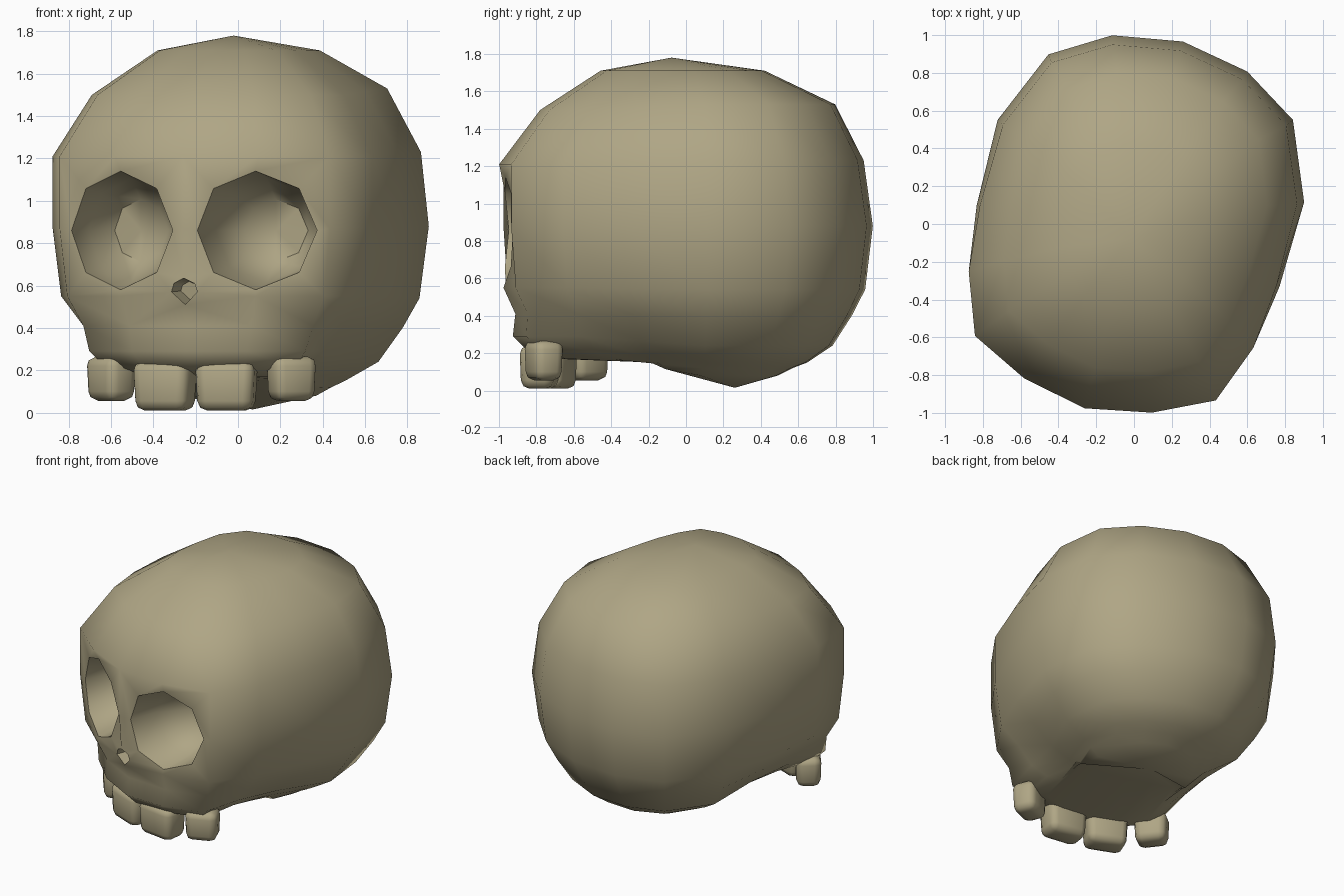
import bpy, bmesh, math
from mathutils import Matrix, Vector

cube = bpy.data.objects.get("Cube")
if cube:
    bpy.data.objects.remove(cube)

TURN = Matrix.Rotation(math.radians(-15), 4, 'Z')   # head looks slightly to its right

bone = bpy.data.materials.new("bone")
bone.use_nodes = True
bone.diffuse_color = (0.43, 0.38, 0.235, 1)
bone.node_tree.nodes["Principled BSDF"].inputs["Base Color"].default_value = bone.diffuse_color


def finish(bm, name, matrix, angle):
    bmesh.ops.recalc_face_normals(bm, faces=bm.faces)
    bm.transform(matrix)
    mesh = bpy.data.meshes.new(name)
    bm.to_mesh(mesh)
    bm.free()
    mesh.materials.append(bone)
    ob = bpy.data.objects.new(name, mesh)
    bpy.context.collection.objects.link(ob)
    bpy.ops.object.select_all(action='DESELECT')
    ob.select_set(True)
    bpy.context.view_layer.objects.active = ob
    bpy.ops.object.shade_smooth_by_angle(angle=math.radians(angle))
    return ob


# Half outline of the head from above, face to back, mirrored into a full loop
HALF = [(0, -1.01), (.35, -.94), (.66, -.79), (.78, -.47), (.83, -.12),
        (.84, .345), (.67, .75), (.37, .935), (0, 1)]
PLAN = [(i, x, y) for i, (x, y) in enumerate(HALF)]
PLAN += [(i, -x, y) for i, x, y in reversed(PLAN[1:-1])]
N = len(PLAN)

# Rings, top to bottom: front z, back z, front width, front reach, back width, back reach, pinch
RINGS = [(1.71, 1.71, .43, .46, .43, .42, 1),
         (1.50, 1.53, .79, .78, .78, .80, 1),
         (1.21, 1.23, 1, 1, .96, .95, 1),
         (.87, .88, 1, 1, 1, 1, 1),
         (.55, .54, .95, .98, .95, .96, 1),
         (.41, .40, .85, .92, .86, .89, .95),
         (.29, .24, .80, .94, .73, .79, .85),
         (.21, .15, .70, .86, .55, .66, .8),
         (.17, .12, .55, .72, .48, .58, .85),
         (.15, .08, .50, .12, .40, .50, 1)]

bm = bmesh.new()
grid = []
for zf, zb, wf, kf, wb, kb, pinch in RINGS:
    loop = []
    for i, x, y in PLAN:
        front = i < 5
        w, k, z = (wf, kf, zf) if front else (wb, kb, zb)
        if i == 4:
            w, z = (wf + wb) / 2, (zf + zb) / 2
        loop.append(bm.verts.new((x * w * (pinch if i in (3, 4) else 1), y * k, z)))
    grid.append(loop)
for a, b in zip(grid, grid[1:]):
    for i in range(N):
        j = (i + 1) % N
        bm.faces.new((a[i], a[j], b[j], b[i]))
for loop, tip in ((grid[0], (0, -.08, 1.78)), (grid[-1], (0, .27, .015))):
    pole = bm.verts.new(tip)
    for i in range(N):
        bm.faces.new((loop[i], loop[(i + 1) % N], pole))
bmesh.ops.recalc_face_normals(bm, faces=bm.faces)


def sink(face, scale, depth):
    """Extrude a face into the head and shrink it; return the new floor."""
    floor = bmesh.ops.extrude_discrete_faces(bm, faces=[face])['faces'][0]
    mid = floor.calc_center_median()
    for v in floor.verts:
        v.co = mid + (v.co - mid) * scale + Vector((0, depth, 0))
    return floor


# Eye sockets: eight-sided openings around one grid point on each side
nose_tip = grid[4][0]
for column, side in ((1, 1), (N - 1, -1)):
    centre = grid[3][column]
    face = bmesh.ops.dissolve_faces(bm, faces=list(centre.link_faces))['region'][0]
    bmesh.ops.inset_individual(bm, faces=[face], thickness=.04)
    for v in face.verts:
        turn = math.atan2((v.co.z - .87) / .34, (v.co.x * side - .335) / .33)
        turn = round(turn / (math.pi / 4)) * math.pi / 4
        x = .33 + .27 * math.cos(turn)
        v.co = Vector((side * x, -.965 + .42 * max(0, x - .2) ** 1.0, .86 + .28 * math.sin(turn)))
    floor = sink(face, .88, .2)
    floor = sink(floor, .6, .16)
    bmesh.ops.poke(bm, faces=[floor])

# Nose opening
cut = bmesh.ops.bevel(bm, geom=[nose_tip], offset=.065, segments=1,
                      affect='VERTICES', profile=.5)
nose = min(cut['faces'], key=lambda f: (f.calc_center_median() - Vector((0, -.99, .55))).length)
for v in nose.verts:
    v.co.z += .02
sink(nose, .7, .1)
finish(bm, "skull", TURN, 55)


# Teeth: rounded blocks set along the jaw
def tooth(name, place, size, yaw):
    bm = bmesh.new()
    bmesh.ops.create_cube(bm, size=1)
    for v in bm.verts:
        taper = .92 if v.co.z < 0 else 1
        v.co = Vector((v.co.x * size[0] * taper, v.co.y * size[1] * taper, v.co.z * size[2]))
    bmesh.ops.bevel(bm, geom=bm.edges[:], offset=.045, segments=2,
                    affect='EDGES', profile=.5)
    finish(bm, name, TURN @ Matrix.Translation(place) @ Matrix.Rotation(yaw, 4, 'Z'), 60)


for label, side in (("left", 1), ("right", -1)):
    tooth(label + "_inner_tooth", (side * .15, -.77, .125), (.285, .19, .23), side * .12)
    tooth(label + "_outer_tooth", (side * .44, -.67, .16), (.22, .17, .21), side * .65)
